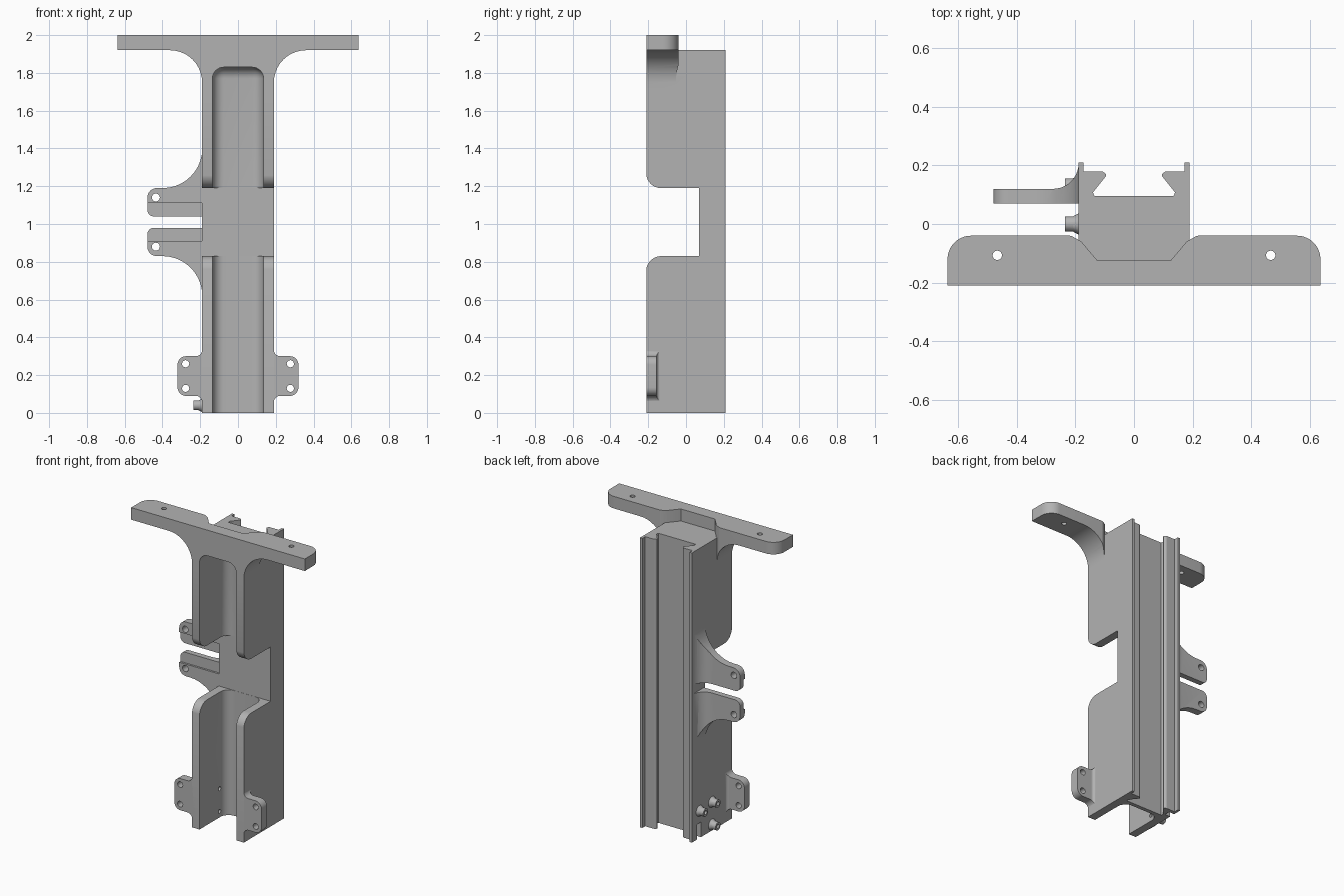
import bpy, bmesh, math
from mathutils import Vector, Matrix

if "Cube" in bpy.data.objects:
    bpy.data.objects.remove(bpy.data.objects["Cube"], do_unlink=True)

grey = bpy.data.materials.new("plain grey")
grey.use_nodes = True
grey.diffuse_color = (0.45, 0.45, 0.45, 1)
grey.node_tree.nodes["Principled BSDF"].inputs["Base Color"].default_value = (0.45, 0.45, 0.45, 1)


def finish(name, bm):
    bmesh.ops.recalc_face_normals(bm, faces=bm.faces)
    mesh = bpy.data.meshes.new(name)
    bm.to_mesh(mesh)
    bm.free()
    mesh.materials.append(grey)
    ob = bpy.data.objects.new(name, mesh)
    bpy.context.collection.objects.link(ob)
    return ob


def rounded(points, steps=10):
    """Outline from (a, b) corners; a third value is the corner radius."""
    out = []
    for i, p in enumerate(points):
        c = Vector(p[:2])
        if len(p) < 3:
            out.append(c)
            continue
        u = (Vector(points[i - 1][:2]) - c).normalized()
        v = (Vector(points[(i + 1) % len(points)][:2]) - c).normalized()
        half = u.angle(v) / 2
        centre = c + (u + v).normalized() * p[2] / math.sin(half)
        start = c + u * p[2] / math.tan(half) - centre
        end = c + v * p[2] / math.tan(half) - centre
        turn = start.angle(end)
        for k in range(steps + 1):
            t = k / steps
            out.append(centre + (start * math.sin((1 - t) * turn) + end * math.sin(t * turn)) / math.sin(turn))
    return out


def prism(name, points, axis, lo, hi):
    """Extrude an outline along an axis."""
    place = {"x": lambda a, b, c: (c, a, b), "y": lambda a, b, c: (a, c, b), "z": lambda a, b, c: (a, b, c)}[axis]
    bm = bmesh.new()
    face = bm.faces.new([bm.verts.new(place(a, b, lo)) for a, b in rounded(points)])
    ext = bmesh.ops.extrude_face_region(bm, geom=[face])
    move = Vector(place(0, 0, hi - lo))
    bmesh.ops.translate(bm, vec=move, verts=[e for e in ext["geom"] if isinstance(e, bmesh.types.BMVert)])
    return finish(name, bm)


def box(name, x, y, z, bevel=0):
    ob = prism(name, [(x[0], y[0]), (x[1], y[0]), (x[1], y[1]), (x[0], y[1])], "z", *z)
    if bevel:
        bm = bmesh.new()
        bm.from_mesh(ob.data)
        bmesh.ops.bevel(bm, geom=bm.edges[:], offset=bevel, segments=8, profile=0.5, affect="EDGES")
        bm.to_mesh(ob.data)
        bm.free()
    return ob


def rod(name, centre, axis, length, r1, r2=None):
    bm = bmesh.new()
    turn = {"x": Matrix.Rotation(-math.pi / 2, 4, "Y"), "y": Matrix.Rotation(math.pi / 2, 4, "X"), "z": Matrix()}[axis]
    bmesh.ops.create_cone(bm, cap_ends=True, segments=24, radius1=r1, radius2=r1 if r2 is None else r2,
                          depth=length, matrix=Matrix.Translation(centre) @ turn)
    return finish(name, bm)


def combine(ob, other, operation):
    mod = ob.modifiers.new("combine", "BOOLEAN")
    mod.operation, mod.object, mod.solver = operation, other, "EXACT"
    bpy.context.view_layer.update()
    with bpy.context.temp_override(object=ob, active_object=ob, selected_objects=[ob]):
        bpy.ops.object.modifier_apply(modifier=mod.name)
    bpy.data.objects.remove(other, do_unlink=True)
    return ob


parts = []

# Main column with the dovetail groove along its back
half = [(0.19, -0.21), (0.19, 0.21), (0.173, 0.21), (0.173, 0.18), (0.108, 0.18, 0.01),
        (0.092, 0.168, 0.008), (0.14, 0.108), (0.135, 0.095)]
body = prism("main_column", half + [(-p[0],) + p[1:] for p in reversed(half)], "z", 0, 1.92)

# Crossbar with curved gussets, recessed behind its middle
side = [(0.19, 1.7), (0.19, 1.92, 0.17), (0.637, 1.92), (0.637, 2)]
bar = prism("crossbar", side + [(-p[0],) + p[1:] for p in reversed(side)], "y", -0.21, -0.04)
plan = [(0.637, -0.25), (0.637, -0.04, 0.08), (0.215, -0.04, 0.02), (0.18, -0.06), (0.125, -0.125)]
combine(bar, prism("bar_plan", plan + [(-p[0],) + p[1:] for p in reversed(plan)], "z", 1.6, 2.1), "INTERSECT")
for s in (-1, 1):
    combine(bar, rod("bar_hole", (s * 0.467, -0.107, 1.96), "z", 0.3, 0.016), "DIFFERENCE")
combine(body, bar, "UNION")

# Front channel and the cross notch
combine(body, box("channel", (-0.135, 0.135), (-0.5, 0.069), (-0.3, 1.83), 0.06), "DIFFERENCE")
notch = [(0.07, 0.83), (0.07, 1.19), (-0.211, 1.19, 0.08), (-0.211, 1.4), (-0.3, 1.4),
         (-0.3, 0.62), (-0.211, 0.62), (-0.211, 0.83, 0.08)]
combine(body, prism("notch", notch, "x", -0.3, 0.3), "DIFFERENCE")

# Small slot in the side wall at the foot
combine(body, box("slot", (-0.25, -0.15), (0.115, 0.155), (-0.1, 0.1)), "DIFFERENCE")

# Hollow pegs on one side wall
for y, z in ((0.13, 0.18), (0, 0.19), (0, 0.04)):
    peg = rod("peg", (-0.212, y, z), "x", 0.046, 0.026)
    combine(peg, rod("peg_flare", (-0.199, y, z), "x", 0.022, 0.037, 0.025), "UNION")
    combine(peg, rod("bore", (-0.2, y, z), "x", 0.15, 0.013), "DIFFERENCE")
    combine(body, rod("bore", (-0.18, y, z), "x", 0.1, 0.013), "DIFFERENCE")
    parts.append(peg)
parts.append(body)

# Screw tabs at the foot
for s, word in ((1, "left"), (-1, "right")):
    front = [(0.17, 0.03), (0.189, 0.03), (0.189, 0.09, 0.035), (0.32, 0.09, 0.045),
             (0.32, 0.3, 0.045), (0.189, 0.3, 0.035), (0.189, 0.36), (0.17, 0.36)]
    plan = [(0.17, -0.21), (0.4, -0.21), (0.4, -0.155), (0.189, -0.155, 0.02), (0.189, -0.12), (0.17, -0.12)]
    flip = lambda pts: [(s * p[0],) + p[1:] for p in pts]
    tab = prism(word + "_tab", flip(front), "y", -0.21, -0.1)
    combine(tab, prism("tab_plan", flip(plan), "z", 0, 0.4), "INTERSECT")
    for z in (0.13, 0.26):
        combine(tab, rod("tab_hole", (s * 0.277, -0.18, z), "y", 0.3, 0.019), "DIFFERENCE")
    parts.append(tab)

# Pair of clamp arms, the lower one mirrored from the upper
for word, m in (("upper", lambda z: z), ("lower", lambda z: 2.02 - z)):
    front = [(-0.48, 1.04, 0.035), (-0.48, 1.19, 0.05), (-0.189, 1.19, 0.21), (-0.189, 1.42),
             (-0.18, 1.42), (-0.18, 1.04)]
    plan = [(-0.5, 0.07), (-0.18, 0.07), (-0.18, 0.209), (-0.189, 0.209), (-0.189, 0.12, 0.088), (-0.5, 0.12)]
    arm = prism(word + "_arm", [(p[0], m(p[1])) + p[2:] for p in front], "y", 0.05, 0.22)
    combine(arm, prism("arm_plan", plan, "z", 0.5, 1.5), "INTERSECT")
    combine(arm, rod("arm_hole", (-0.435, 0.1, m(1.14)), "y", 0.3, 0.021), "DIFFERENCE")
    combine(arm, box("arm_step", (-0.6, -0.19), (0, 0.083), (0.91, 1.11)), "DIFFERENCE")
    parts.append(arm)

# Smooth the curves and keep the edges sharp
bpy.ops.object.select_all(action="DESELECT")
for ob in parts:
    ob.select_set(True)
bpy.context.view_layer.objects.active = body
bpy.ops.object.shade_smooth_by_angle(angle=math.radians(30))
